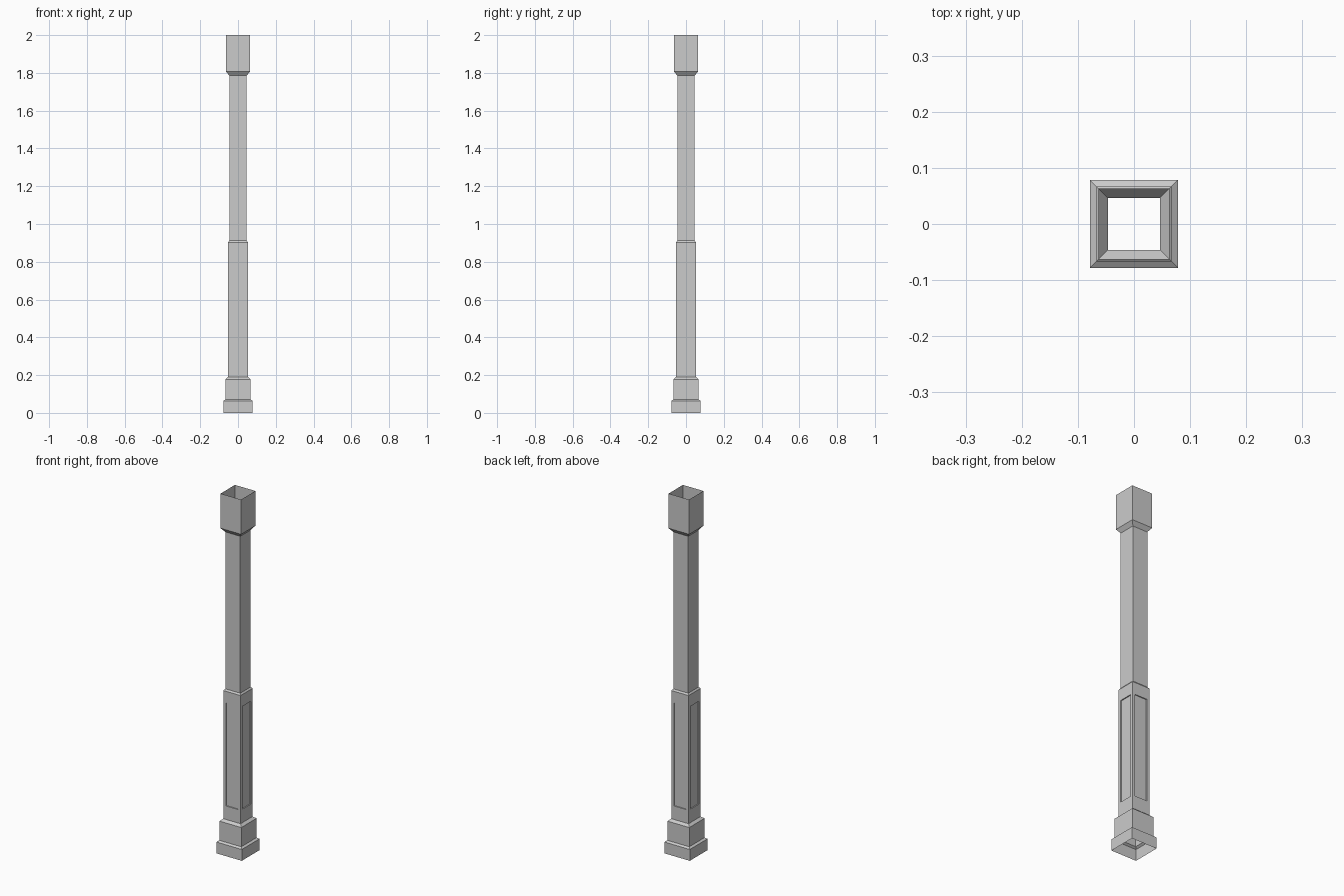
import bpy, bmesh

if "Cube" in bpy.data.objects:
    bpy.data.objects.remove(bpy.data.objects["Cube"])

# Half-width and height of every square ring, bottom to top
PROFILE = [
    (0.078, 0.0), (0.078, 0.063), (0.067, 0.071),     # plinth
    (0.067, 0.178), (0.053, 0.19),                    # base block
    (0.053, 0.903), (0.046, 0.912),                   # panelled lower shaft
    (0.046, 1.785), (0.063, 1.807), (0.063, 2.0),     # upper shaft and cap
]
PANEL_BAND = 4
PANEL_BOTTOM, PANEL_TOP = 0.265, 0.837
PANEL_MARGIN, PANEL_DEPTH = 0.022, 0.005


def square_ring(bm, r, z):
    return [bm.verts.new((x * r, y * r, z))
            for x, y in ((-1, -1), (1, -1), (1, 1), (-1, 1))]


bm = bmesh.new()

# Hollow square shell, open at both ends
rings = [square_ring(bm, r, z) for r, z in PROFILE]
panels = []
for k, (low, high) in enumerate(zip(rings, rings[1:])):
    for i in range(4):
        j = (i + 1) % 4
        face = bm.faces.new((low[i], low[j], high[j], high[i]))
        if k == PANEL_BAND:
            panels.append(face)
bm.normal_update()

# Recessed panel on each side of the lower shaft
bmesh.ops.inset_individual(bm, faces=panels, thickness=PANEL_MARGIN, depth=0)
for face in panels:
    for v in face.verts:
        v.co.z = min(max(v.co.z, PANEL_BOTTOM), PANEL_TOP)
        v.co.z = PANEL_BOTTOM if v.co.z < 0.5 else PANEL_TOP
bm.normal_update()
bmesh.ops.inset_individual(bm, faces=panels, thickness=0.0005, depth=-PANEL_DEPTH)

mesh = bpy.data.meshes.new("square_post")
bm.to_mesh(mesh)
bm.free()
post = bpy.data.objects.new("square_post", mesh)
bpy.context.collection.objects.link(post)
